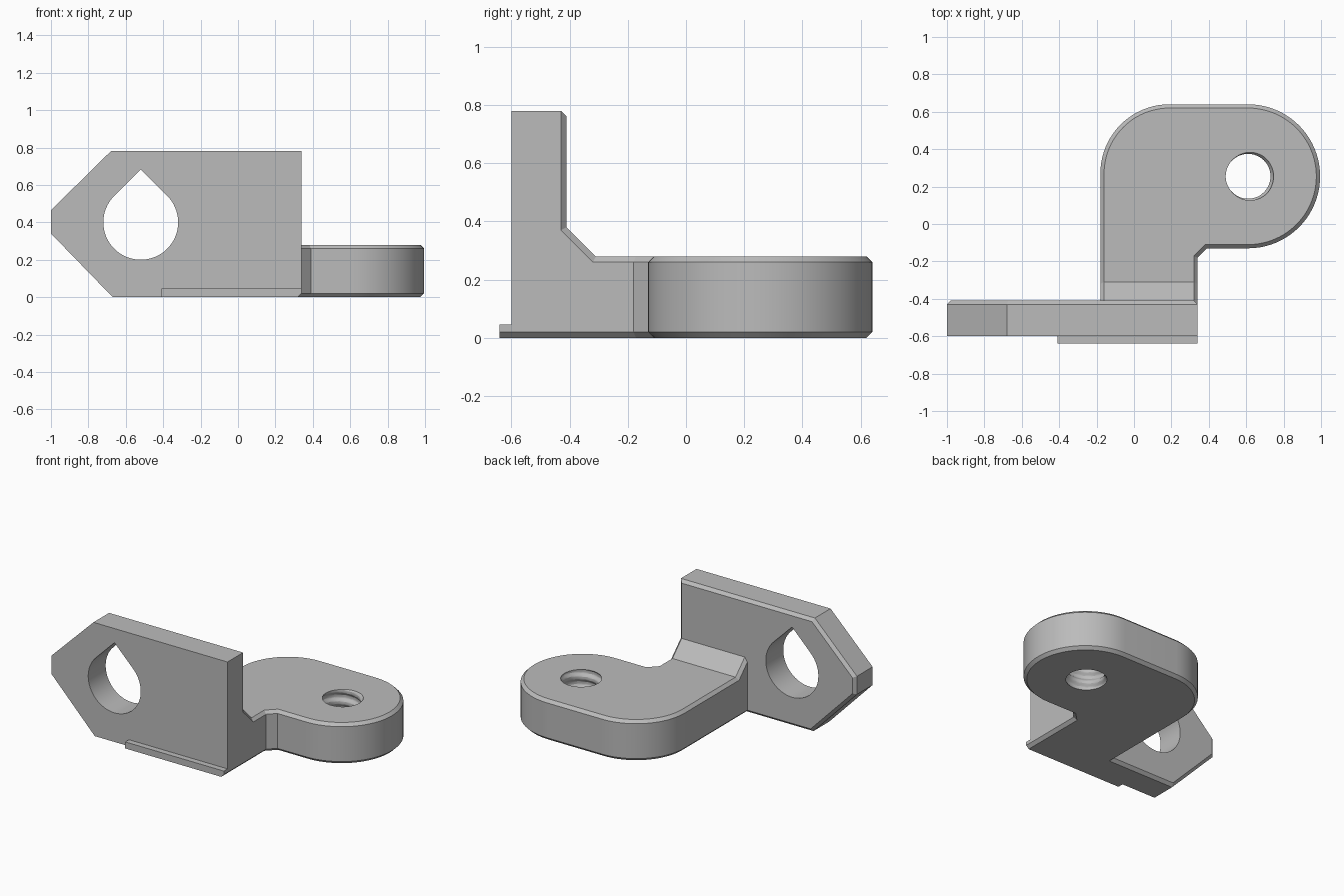
import bpy, bmesh
from math import sin, cos, pi, radians, sqrt

if "Cube" in bpy.data.objects:
    bpy.data.objects.remove(bpy.data.objects["Cube"], do_unlink=True)

CHAMFER = 0.02
grey = bpy.data.materials.new("plain grey")
grey.use_nodes = True
colour = (0.5, 0.5, 0.5, 1)
grey.diffuse_color = colour
grey.node_tree.nodes["Principled BSDF"].inputs["Base Color"].default_value = colour


def make_object(name, bm):
    bmesh.ops.recalc_face_normals(bm, faces=bm.faces)
    mesh = bpy.data.meshes.new(name)
    bm.to_mesh(mesh)
    bm.free()
    mesh.materials.append(grey)
    obj = bpy.data.objects.new(name, mesh)
    bpy.context.collection.objects.link(obj)
    return obj


def loft(name, sections, chamfer_ends=()):
    """Skin matching rings of points, cap both ends, chamfer chosen caps."""
    bm = bmesh.new()
    rings = [[bm.verts.new(p) for p in s] for s in sections]
    for a, b in zip(rings, rings[1:]):
        for i in range(len(a)):
            j = (i + 1) % len(a)
            bm.faces.new((a[i], a[j], b[j], b[i]))
    caps = [bm.faces.new(rings[0]), bm.faces.new(rings[-1])]
    edges = [e for k in chamfer_ends for e in caps[k].edges]
    if edges:
        bmesh.ops.recalc_face_normals(bm, faces=bm.faces)
        bmesh.ops.bevel(bm, geom=edges, offset=CHAMFER, segments=1,
                        profile=0.5, affect='EDGES', clamp_overlap=False)
    return make_object(name, bm)


def arc(cx, cy, r, start, end, n):
    angles = [radians(start + (end - start) * i / n) for i in range(n + 1)]
    return [(cx + r * cos(a), cy + r * sin(a)) for a in angles]


def combine(target, other, operation):
    mod = target.modifiers.new(operation.title(), 'BOOLEAN')
    mod.operation = operation
    mod.solver = 'EXACT'
    mod.object = other
    other.hide_render = True
    bpy.context.view_layer.objects.active = target
    bpy.ops.object.modifier_apply(modifier=mod.name)
    bpy.data.objects.remove(other, do_unlink=True)


def upright(name, outline, front, back, chamfer_ends=()):
    return loft(name, [[(x, y, z) for x, z in outline] for y in (front, back)], chamfer_ends)


# Upright plate with a pointed end and a chamfered rear rim
plate_outline = [(-1, 0.34), (-0.67, 0), (0.32, 0), (0.34, 0.02),
                 (0.34, 0.78), (-0.68, 0.78), (-1, 0.465)]
body = upright("bracket_body", plate_outline, -0.6, -0.41, (1,))

# Flat arm with a rounded elbow and a round end
arm_outline = ([(-0.18, -0.5)] + arc(0.19, 0.27, 0.37, 180, 90, 20)
               + arc(0.61, 0.255, 0.385, 90, -90, 40)
               + [(0.39, -0.13), (0.34, -0.18), (0.34, -0.5)])
arm = loft("arm", [[(x, y, z) for x, y in arm_outline] for z in (0, 0.28)], (0, 1))

# Sloping gusset between arm and plate, chamfered along both sides
full = [(-0.5, 0.1), (-0.31, 0.1), (-0.31, 0.28), (-0.41, 0.38), (-0.5, 0.38)]
slim = [(-0.5, 0.1), (-0.32, 0.1), (-0.32, 0.26), (-0.43, 0.37), (-0.5, 0.37)]
gusset = loft("gusset", [[(x, y, z) for y, z in s] for x, s in
                         ((-0.18, slim), (-0.16, full), (0.32, full), (0.34, slim))])
combine(body, arm, 'UNION')
combine(body, gusset, 'UNION')

# Teardrop hole through the plate
R = 0.2
teardrop = arc(-0.52, 0.4, R, 135, 405, 48) + [(-0.52, 0.4 + R * sqrt(2))]
combine(body, upright("teardrop_cutter", teardrop, -0.8, -0.2), 'DIFFERENCE')

# Threaded hole: a cylinder whose radius follows a helical ridge
PITCH, SEGMENTS, STEPS = 0.08, 48, 60


def thread_ring(z):
    ring = []
    for i in range(SEGMENTS):
        a = 2 * pi * i / SEGMENTS
        phase = (z / PITCH - i / SEGMENTS) % 1
        ridge = min(1, max(0, 1.5 - 4 * abs(phase - 0.5)))
        r = 0.12 + 0.016 * ridge
        ring.append((0.61 + r * cos(a), 0.255 + r * sin(a), z))
    return ring


thread = loft("thread_cutter", [thread_ring(-0.033 + 0.35 * k / STEPS) for k in range(STEPS + 1)])
combine(body, thread, 'DIFFERENCE')

# Low lip along the foot of the plate
lip_outline = [(-0.41, 0), (0.32, 0), (0.34, 0.02), (0.34, 0.045), (-0.41, 0.045)]
lip = upright("front_lip", lip_outline, -0.64, -0.6)

for obj in (body, lip):
    bpy.ops.object.select_all(action='DESELECT')
    obj.select_set(True)
    bpy.context.view_layer.objects.active = obj
    bpy.ops.object.shade_smooth_by_angle(angle=radians(25))
